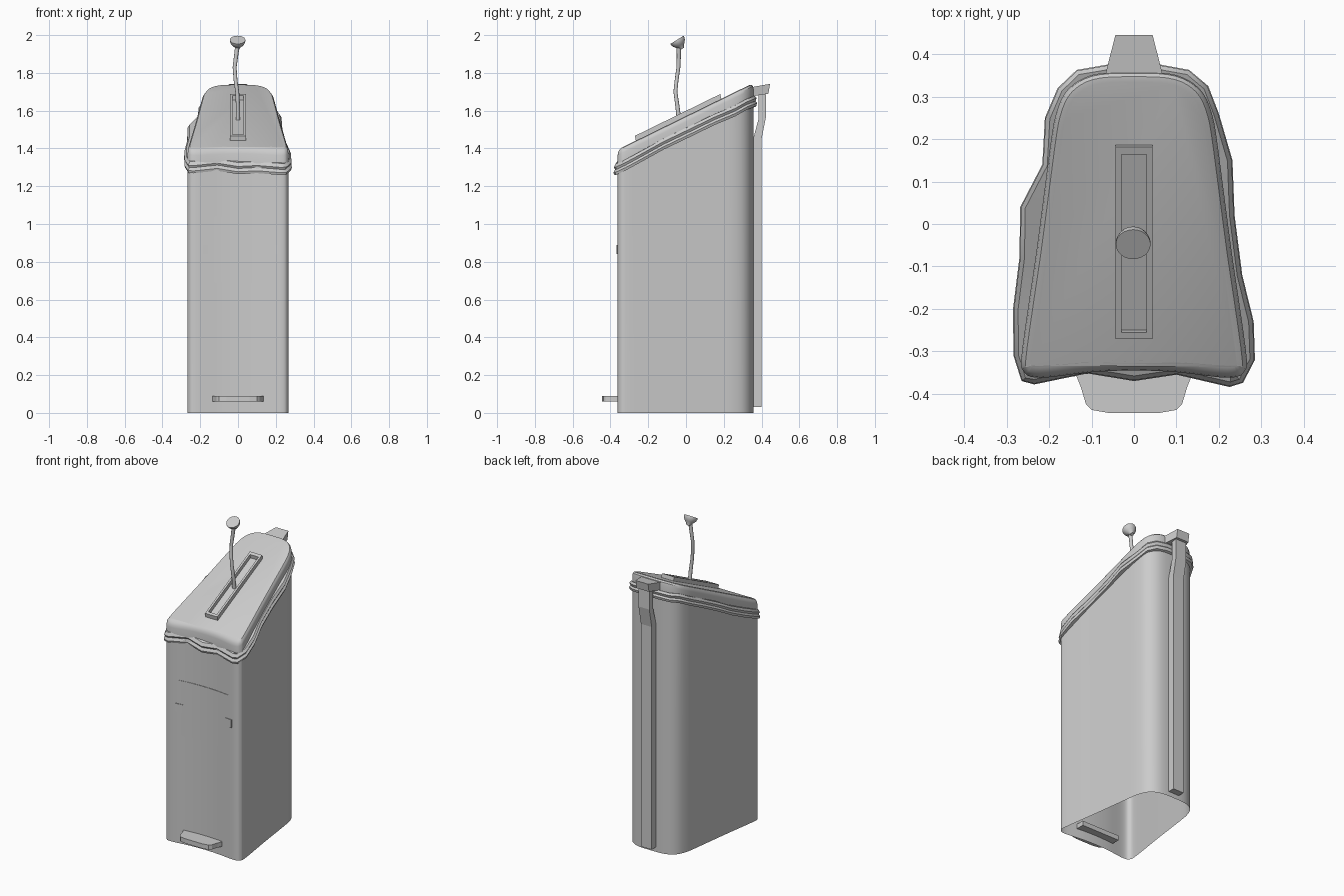
import bpy, math, random
from mathutils import Vector, Matrix

if "Cube" in bpy.data.objects:
    bpy.data.objects.remove(bpy.data.objects["Cube"])

random.seed(4)
SLOPE = 0.49


def make(name, verts, faces, smooth=True):
    me = bpy.data.meshes.new(name)
    me.from_pydata([tuple(v) for v in verts], [], faces)
    ob = bpy.data.objects.new(name, me)
    bpy.context.collection.objects.link(ob)
    bpy.ops.object.select_all(action='DESELECT')
    ob.select_set(True)
    bpy.context.view_layer.objects.active = ob
    bpy.ops.object.mode_set(mode='EDIT')
    bpy.ops.mesh.select_all(action='SELECT')
    bpy.ops.mesh.normals_make_consistent(inside=False)
    bpy.ops.object.mode_set(mode='OBJECT')
    if smooth:
        bpy.ops.object.shade_smooth_by_angle(angle=math.radians(32))
    return ob


def loft(name, rings, cap_start=False, cap_end=False, smooth=True):
    n = len(rings[0])
    faces = [(r * n + i, r * n + (i + 1) % n, (r + 1) * n + (i + 1) % n, (r + 1) * n + i)
             for r in range(len(rings) - 1) for i in range(n)]
    if cap_start:
        faces.append(tuple(range(n))[::-1])
    if cap_end:
        faces.append(tuple(range((len(rings) - 1) * n, len(rings) * n)))
    return make(name, [v for r in rings for v in r], faces, smooth)


def catmull(pts, steps):
    out, n = [], len(pts)
    for i in range(n):
        a, b, c, d = (Vector(pts[(i + k) % n]) for k in (-1, 0, 1, 2))
        for s in range(steps):
            t = s / steps
            out.append(0.5 * (2 * b + (c - a) * t + (2 * a - 5 * b + 4 * c - d) * t * t
                              + (3 * b - a - 3 * c + d) * t ** 3))
    return out


def inset(pts, d):
    res = []
    for i, p in enumerate(pts):
        t = (pts[(i + 1) % len(pts)] - pts[i - 1]).normalized()
        res.append(p + Vector((-t.y, t.x)) * d)
    return res


def slanted(pts, z, at=-0.36):
    return [Vector((p.x, p.y, z + (p.y - at) * SLOPE)) for p in pts]


def extrude_x(name, profile, widths):
    # (y, z) profile with a half width per point
    return loft(name, [[(s * w, y, z) for (y, z), w in zip(profile, widths)] for s in (-1, 1)],
                True, True, False)


def front_y(x):
    return -0.345 - 0.4 * x * x


# Plan outline: slightly concave wide front, rounded narrow back
half = [(0.1, front_y(0.1)), (0.2, front_y(0.2)), (0.243, -0.36), (0.26, -0.347), (0.266, -0.32),
        (0.25, -0.2), (0.23, -0.065), (0.207, 0.11), (0.195, 0.2), (0.185, 0.255),
        (0.165, 0.305), (0.13, 0.338), (0.08, 0.355)]
outline = catmull([(0, -0.345)] + half + [(0, 0.358)] + [(-x, y) for x, y in half[::-1]], 3)

# Open-bottomed can body
loft("bin_body", [[Vector((p.x, p.y, 0)) for p in outline], slanted(outline, 1.30)])

# Slanted lid with rounded upper edge
loft("lid", [slanted(inset(outline, d), z) for d, z in
             ((0, 1.315), (0, 1.365), (0.003, 1.38), (0.011, 1.391), (0.024, 1.395))], cap_end=True)

# Crumpled bag rim folded around the opening
bag = [(0, -0.37), (0.1, -0.355), (0.225, -0.384), (0.257, -0.374), (0.285, -0.32), (0.282, -0.23),
       (0.255, -0.12), (0.237, 0.02), (0.232, 0.15), (0.2, 0.26), (0.175, 0.325), (0.13, 0.363),
       (0.06, 0.376), (-0.06, 0.376), (-0.135, 0.363), (-0.18, 0.32), (-0.21, 0.25),
       (-0.216, 0.14), (-0.268, 0.04), (-0.27, -0.08), (-0.285, -0.2), (-0.284, -0.31),
       (-0.265, -0.37), (-0.235, -0.378), (-0.11, -0.352)]
bag = [Vector(p) for p in bag]
wob = [random.uniform(-0.007, 0.007) for _ in bag]
rings = []
for d, z in ((0.06, 1.33), (0.012, 1.328), (0.002, 1.312), (0.009, 1.298), (0, 1.285),
             (0.005, 1.27), (0.05, 1.272)):
    rings.append([v + Vector((0, 0, w)) for v, w in zip(slanted(inset(bag, d), z), wob)])
loft("bag_rim", rings)


# Raised slot frame on the lid
def frame_ring(hx, y0, y1, lift):
    a = math.atan(SLOPE)
    return [Vector((x, y - lift * math.sin(a) * 0.3, 1.395 + (y + 0.36) * SLOPE + lift))
            for x, y in ((-hx, y0), (hx, y0), (hx, y1), (-hx, y1))]


loft("slot_frame", [frame_ring(0.043, -0.265, 0.187, -0.005), frame_ring(0.043, -0.267, 0.185, 0.026),
                    frame_ring(0.03, -0.252, 0.167, 0.026), frame_ring(0.03, -0.25, 0.168, 0.002)],
     cap_end=True, smooth=False)

# Bent stem
path = [(0, -0.037, 1.55), (0, -0.045, 1.62), (-0.004, -0.056, 1.70), (-0.013, -0.05, 1.76),
        (-0.018, -0.04, 1.83), (-0.01, -0.038, 1.89), (-0.003, -0.038, 1.945)]
stem = []
for i, p in enumerate(path):
    r = 0.012 - 0.002 * math.sin(i * math.pi / 6)
    stem.append([Vector(p) + Vector((r * math.cos(k * math.pi / 6), r * math.sin(k * math.pi / 6), 0))
                 for k in range(12)])
loft("stem", stem, True, True)

# Tilted cup head on the stem
tilt = Matrix.Translation((-0.002, -0.048, 1.975)) @ Matrix.Rotation(math.radians(32), 4, 'X')
cup = [[tilt @ Vector((r * math.cos(k * math.pi / 12), r * math.sin(k * math.pi / 12), h))
        for k in range(24)]
       for r, h in ((0.011, -0.055), (0.016, -0.043), (0.028, -0.032), (0.037, -0.02), (0.041, -0.008), (0.041, 0))]
loft("stem_cup", cup, True, True)

# Foot pedal passing through the front wall
pedal = [(0.135, -0.30), (0.135, -0.36), (0.125, -0.385), (0.113, -0.425), (0.1, -0.438), (0.06, -0.445)]
pedal += [(-x, y) for x, y in pedal[::-1]]
loft("pedal", [[(x, y, z) for x, y in pedal] for z in (0.06, 0.09)], True, True, False)

# Rear hinge bar and its head
bar = [(0.35, 0.03), (0.40, 0.03), (0.40, 1.45), (0.424, 1.57), (0.422, 1.70), (0.385, 1.70),
       (0.385, 1.56), (0.35, 1.43)]
extrude_x("hinge_bar", bar, [0.038] * len(bar))
extrude_x("hinge_head", [(0.345, 1.675), (0.436, 1.69), (0.445, 1.742), (0.35, 1.725)],
          [0.068, 0.044, 0.044, 0.068])


# Thin curved plates on the front: door panel and two latches
def front_plate(name, x0, x1, z0, z1, d):
    xs = [x0 + (x1 - x0) * i / 10 for i in range(11)]
    sec = [(x, front_y(x) - d) for x in xs] + [(x, front_y(x) + 0.002) for x in xs[::-1]]
    loft(name, [[(x, y, z) for x, y in sec] for z in (z0, z1)], True, True)


front_plate("door_panel", -0.165, 0.185, 0.69, 1.04, 0.003)
for side, x in (("left", -0.16), ("right", 0.185)):
    front_plate("door_latch_" + side, x - 0.025, x + 0.025, 0.84, 0.89, 0.006)
